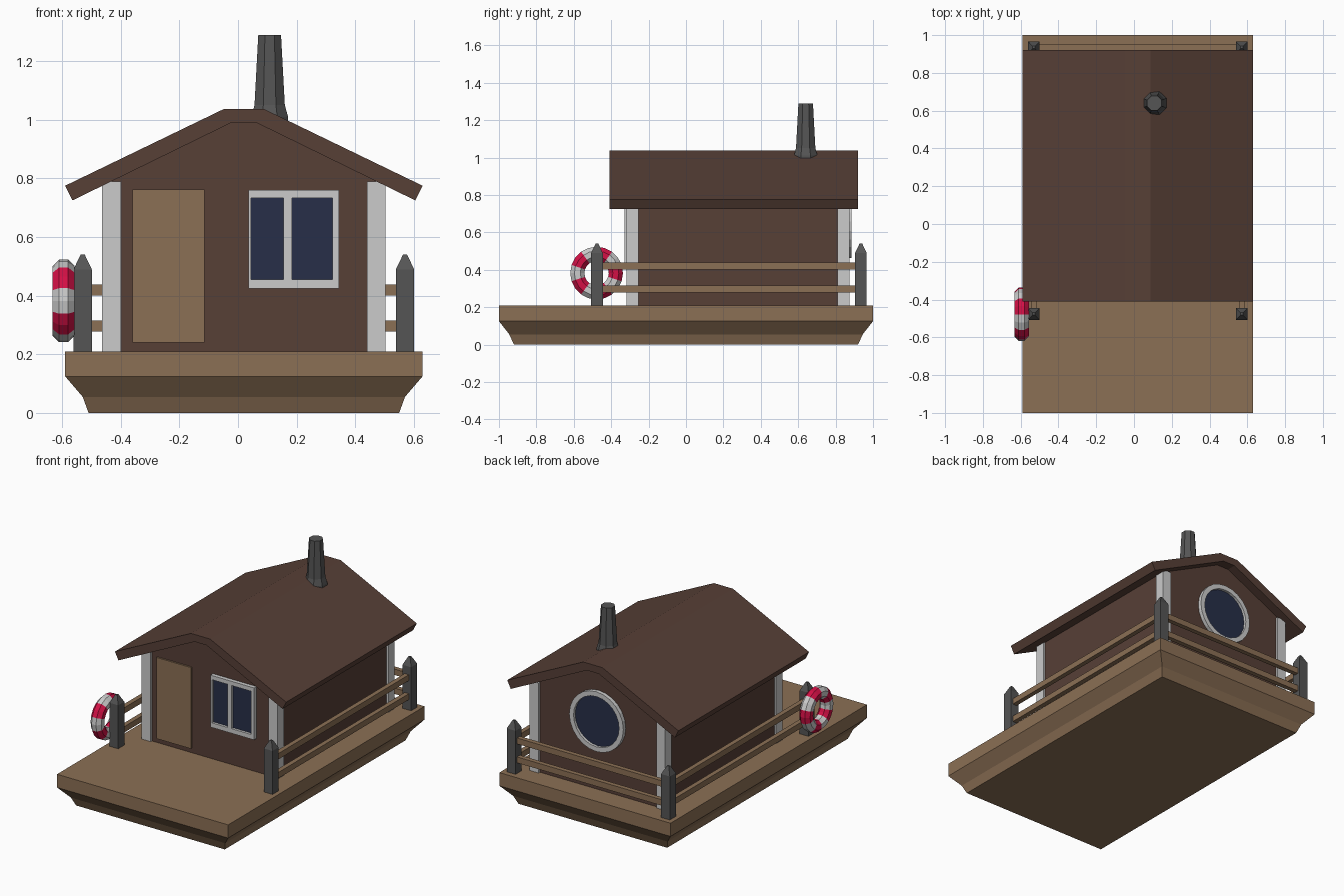
import bpy, bmesh
from math import pi, cos, sin

if "Cube" in bpy.data.objects:
    bpy.data.objects.remove(bpy.data.objects["Cube"])

CX = 0.02  # the boat's centre line


def material(name, rgb):
    m = bpy.data.materials.new(name)
    m.diffuse_color = (*rgb, 1)
    m.use_nodes = True
    m.node_tree.nodes["Principled BSDF"].inputs["Base Color"].default_value = m.diffuse_color
    return m


WOOD = material("light_wood", (0.26, 0.16, 0.09))
BROWN = material("dark_wood", (0.095, 0.05, 0.037))
IRON = material("dark_grey", (0.09, 0.09, 0.09))
WHITE = material("white_paint", (0.75, 0.75, 0.75))
GLASS = material("dark_glass", (0.02, 0.028, 0.065))
RED = material("red_paint", (0.65, 0.005, 0.06))


def finish(name, bm, *mats):
    bmesh.ops.recalc_face_normals(bm, faces=bm.faces)
    me = bpy.data.meshes.new(name)
    bm.to_mesh(me)
    bm.free()
    ob = bpy.data.objects.new(name, me)
    bpy.context.collection.objects.link(ob)
    for m in mats:
        me.materials.append(m)
    return ob


def loft(name, rings, mat, close=False):
    """Skin a list of equal-length point rings, capping the ends or closing the loop."""
    bm = bmesh.new()
    vs = [[bm.verts.new(p) for p in r] for r in rings]
    n = len(rings[0])
    for a, b in zip(vs, vs[1:] + (vs[:1] if close else [])):
        for i in range(n):
            bm.faces.new((a[i], a[(i + 1) % n], b[(i + 1) % n], b[i]))
    if not close:
        bm.faces.new(vs[0])
        bm.faces.new(vs[-1])
    return finish(name, bm, mat)


def rect(cx, cy, hx, hy, z):
    return [(cx - hx, cy - hy, z), (cx + hx, cy - hy, z), (cx + hx, cy + hy, z), (cx - hx, cy + hy, z)]


def box(name, x0, x1, y0, y1, z0, z1, mat):
    c = ((x0 + x1) / 2, (y0 + y1) / 2, (x1 - x0) / 2, (y1 - y0) / 2)
    return loft(name, [rect(*c, z0), rect(*c, z1)], mat)


def prism(name, profile, y0, y1, mat):
    return loft(name, [[(x, y, z) for x, z in profile] for y in (y0, y1)], mat)


def mirrored(half):
    """Mirror a half profile (offset from centre line, z) into a closed outline."""
    return [(CX + x, z) for x, z in half] + [(CX - x, z) for x, z in reversed(half)]


def circle(r, y, z, n=24):
    return [(CX + r * cos(2 * pi * i / n), y, z + r * sin(2 * pi * i / n)) for i in range(n)]


# Hull and deck
loft("hull", [rect(CX, 0, hx, hy, z) for hx, hy, z in
              ((0.53, 0.92, 0), (0.55, 0.945, 0.055), (0.61, 1.0, 0.125))], WOOD)
box("deck", CX - 0.61, CX + 0.61, -1, 1, 0.125, 0.21, WOOD)

# Cabin walls with gables, and the bent roof slab
prism("cabin_walls", mirrored([(0.472, 0.21), (0.472, 0.78), (0.05, 0.995)]), -0.305, 0.86, BROWN)
under = [(0.585, 0.725), (0.043, 0.99)]
outer = [(0.61, 0.775), (0.068, 1.037)]
roof = [(CX - x, z) for x, z in under] + [(CX + x, z) for x, z in under[::-1]]
roof += [(CX + x, z) for x, z in outer] + [(CX - x, z) for x, z in outer[::-1]]
prism("roof", roof, -0.41, 0.92, BROWN)

# White corner boards
for sx in (-1, 1):
    for y in (-0.286, 0.842):
        x = CX + sx * 0.452
        box("corner_board", x - 0.032, x + 0.032, y - 0.032, y + 0.032, 0.21, 0.79, WHITE)

# Door
box("door", -0.36, -0.115, -0.316, -0.29, 0.24, 0.763, WOOD)

# Front window: glass and frame bars
box("front_window_glass", 0.04, 0.34, -0.314, -0.29, 0.43, 0.755, GLASS)
for x0, x1, z0, z1 in ((0.035, 0.045, 0.455, 0.733), (0.155, 0.185, 0.455, 0.733),
                       (0.323, 0.345, 0.455, 0.733), (0.035, 0.345, 0.425, 0.455),
                       (0.035, 0.345, 0.733, 0.76)):
    box("front_window_bar", x0, x1, -0.33, -0.29, z0, z1, WHITE)

# Round rear window
loft("round_window_glass", [circle(0.175, y, 0.657) for y in (0.85, 0.868)], GLASS)
loft("round_window_frame", [circle(r, y, 0.657) for r, y in
                            ((0.193, 0.85), (0.193, 0.885), (0.162, 0.885), (0.162, 0.85))],
     WHITE, close=True)

# Chimney with flared foot
loft("chimney", [[(0.108 + r * cos(pi * (i + 0.5) / 4), 0.64 + r * sin(pi * (i + 0.5) / 4), z)
                  for i in range(8)]
                 for r, z in ((0.068, 0.96), (0.068, 1.01), (0.056, 1.05), (0.042, 1.29))], IRON)

# Railing posts with pointed tops, and rails along the sides and back
for sx in (-1, 1):
    x = CX + sx * 0.55
    for y in (-0.476, 0.935):
        loft("railing_post", [rect(x, y, r, r, z) for r, z in
                              ((0.031, 0.21), (0.031, 0.49), (0.007, 0.54))], IRON)
    for z in (0.278, 0.4):
        box("side_rail", x - 0.015, x + 0.015, -0.46, 0.92, z, z + 0.038, WOOD)
for z in (0.278, 0.4):
    box("back_rail", CX - 0.54, CX + 0.54, 0.92, 0.95, z, z + 0.038, WOOD)

# Life ring with alternating red and white bands
N, M = 20, 8
bm = bmesh.new()
ring = []
for i in range(N):
    a = 2 * pi * i / N + pi / 10
    row = []
    for j in range(M):
        b = 2 * pi * (j + 0.5) / M
        d = 0.103 + 0.041 * cos(b)
        row.append(bm.verts.new((-0.595 + 0.041 * sin(b), -0.478 - d * cos(a), 0.382 + d * sin(a))))
    ring.append(row)
for i in range(N):
    p, q = ring[i], ring[(i + 1) % N]
    for j in range(M):
        k = (j + 1) % M
        f = bm.faces.new((p[j], p[k], q[k], q[j]))
        f.material_index = (i // 2) % 2
finish("life_ring", bm, RED, WHITE)
